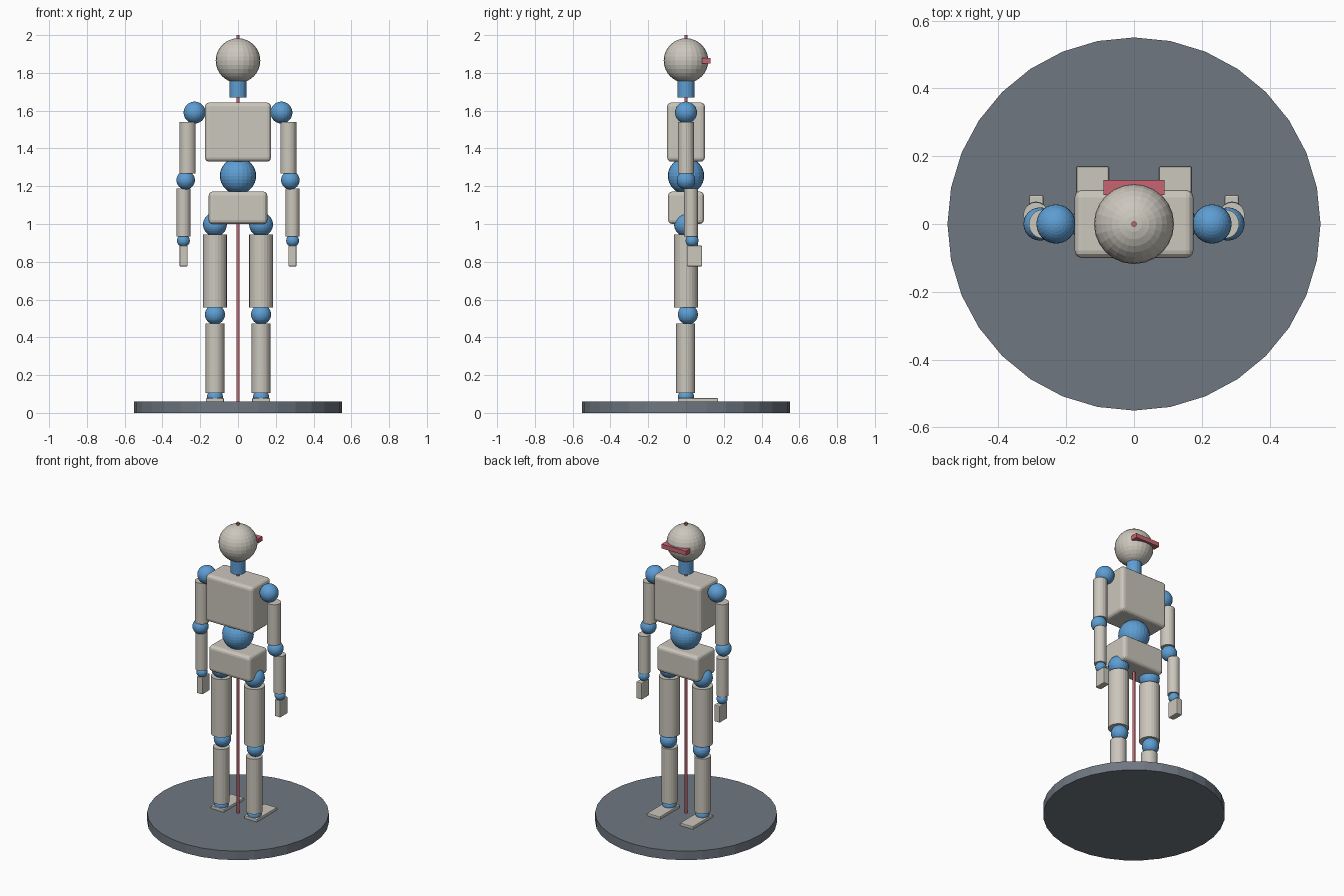
import bpy

if "Cube" in bpy.data.objects:
    bpy.data.objects.remove(bpy.data.objects["Cube"])


def material(name, rgb):
    m = bpy.data.materials.new(name)
    m.diffuse_color = (*rgb, 1.0)
    m.use_nodes = True
    m.node_tree.nodes["Principled BSDF"].inputs["Base Color"].default_value = m.diffuse_color
    return m


BONE = material("warm_bone", (0.60, 0.57, 0.51))
BLUE = material("joint_blue", (0.11, 0.34, 0.65))
RED = material("muted_red", (0.57, 0.13, 0.17))
SLATE = material("slate_grey", (0.16, 0.185, 0.22))


def finish(name, mat):
    ob = bpy.context.object
    ob.name = name
    ob.data.materials.append(mat)
    return ob


def ball(name, loc, r, mat=BLUE):
    bpy.ops.mesh.primitive_uv_sphere_add(segments=24, ring_count=16, radius=r, location=loc)
    return finish(name, mat)


def tube(name, x, y, z0, z1, r, mat=BONE, sides=24, bevel=0):
    bpy.ops.mesh.primitive_cylinder_add(vertices=sides, radius=r, depth=z1 - z0,
                                        location=(x, y, (z0 + z1) / 2))
    ob = finish(name, mat)
    if bevel:
        add_bevel(ob, bevel, 1)
    return ob


def add_bevel(ob, width, segments):
    b = ob.modifiers.new("bevel", 'BEVEL')
    b.width = width
    b.segments = segments
    b.limit_method = 'ANGLE'
    b.angle_limit = 0.8


def box(name, x, y, z, mat=BONE, bevel=0.0, segments=2):
    """Box from (min, max) ranges on each axis."""
    bpy.ops.mesh.primitive_cube_add(size=1, location=[sum(r) / 2 for r in (x, y, z)])
    ob = finish(name, mat)
    ob.scale = [r[1] - r[0] for r in (x, y, z)]
    bpy.ops.object.transform_apply(location=False, rotation=False, scale=True)
    if bevel:
        add_bevel(ob, bevel, segments)
    return ob


# Stand
tube("base_disc", 0, 0, 0, 0.06, 0.55, SLATE, 32)
tube("support_rod", 0, 0, 0.05, 2.0, 0.008, RED, 12)

# Head and torso
ball("head", (0, 0, 1.865), 0.118, BONE)
box("visor", (-0.09, 0.09), (0.085, 0.13), (1.851, 1.88), RED)
tube("neck", 0, 0, 1.67, 1.77, 0.046, BLUE)
box("chest", (-0.175, 0.175), (-0.1, 0.1), (1.33, 1.643), bevel=0.022, segments=3)
ball("waist_joint", (0, 0, 1.255), 0.096)
box("pelvis", (-0.155, 0.155), (-0.095, 0.095), (1.0, 1.172), bevel=0.022, segments=3)

# Limbs on both sides
for side, s in (("left", -1), ("right", 1)):
    # Arm
    ball(side + "_shoulder", (s * 0.23, 0, 1.59), 0.058)
    tube(side + "_upper_arm", s * 0.267, 0, 1.267, 1.54, 0.043)
    ball(side + "_elbow", (s * 0.277, 0, 1.232), 0.049)
    tube(side + "_forearm", s * 0.289, 0.027, 0.935, 1.187, 0.037)
    ball(side + "_wrist", (s * 0.289, 0.032, 0.912), 0.034)
    x = s * 0.288
    box(side + "_hand", (x - 0.021, x + 0.021), (0.005, 0.085), (0.775, 0.886), bevel=0.005)
    # Leg
    x = s * 0.122
    ball(side + "_hip", (x, 0, 0.997), 0.063)
    tube(side + "_thigh", x, 0, 0.558, 0.945, 0.063)
    ball(side + "_knee", (x, 0.01, 0.521), 0.053)
    tube(side + "_shin", x, -0.002, 0.106, 0.474, 0.05)
    ball(side + "_ankle", (x, 0, 0.085), 0.042)
    box(side + "_foot", (x - 0.048, x + 0.048), (-0.043, 0.17), (0.045, 0.078), bevel=0.005)
